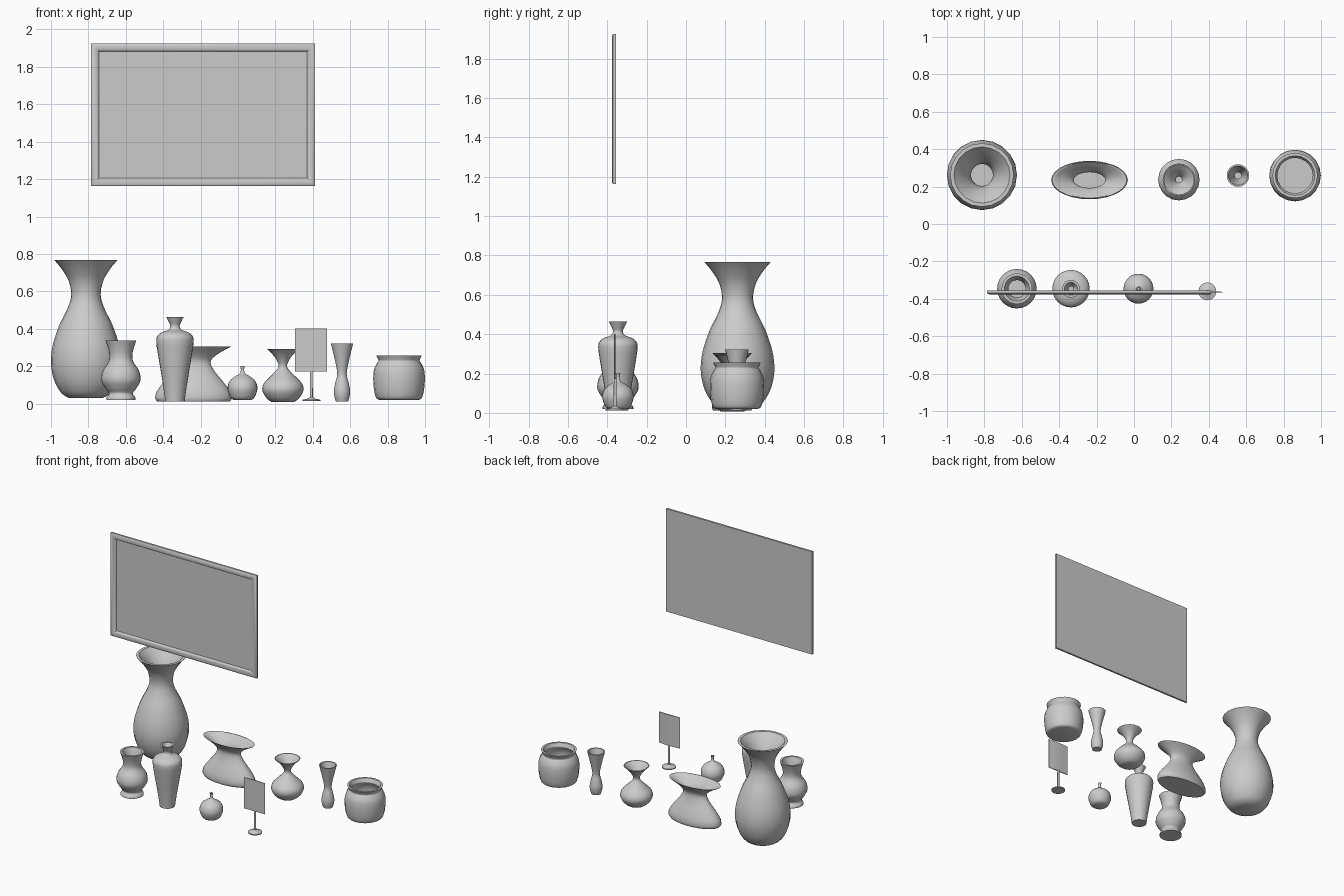
import bpy, bmesh, math


def finish(bm, name, angle=40):
    bmesh.ops.remove_doubles(bm, verts=bm.verts, dist=1e-5)
    bmesh.ops.recalc_face_normals(bm, faces=bm.faces)
    me = bpy.data.meshes.new(name)
    bm.to_mesh(me)
    bm.free()
    ob = bpy.data.objects.new(name, me)
    bpy.context.collection.objects.link(ob)
    bpy.ops.object.select_all(action='DESELECT')
    ob.select_set(True)
    bpy.context.view_layer.objects.active = ob
    bpy.ops.object.shade_smooth_by_angle(angle=math.radians(angle))
    return ob


def spline(pts, n=4):
    """Smooth curve through the profile points."""
    out = []
    for i in range(len(pts) - 1):
        p0, p1, p2 = pts[max(i - 1, 0)], pts[i], pts[i + 1]
        p3 = pts[min(i + 2, len(pts) - 1)]
        for k in range(n):
            t = k / n
            out.append(tuple(0.5 * (2 * b + (c - a) * t + (2 * a - 5 * b + 4 * c - d) * t * t
                                    + (3 * b - a - 3 * c + d) * t ** 3)
                             for a, b, c, d in zip(p0, p1, p2, p3)))
    return out + [pts[-1]]


def lathe(name, x, y, prof, sides=24, sy=1.0, angle=40):
    bm = bmesh.new()
    rings = []
    for r, z in prof:
        if r == 0:
            rings.append([bm.verts.new((x, y, z))] * sides)
        else:
            rings.append([bm.verts.new((x + r * math.cos(math.tau * i / sides),
                                        y + sy * r * math.sin(math.tau * i / sides), z))
                          for i in range(sides)])
    for a, b in zip(rings, rings[1:]):
        for i in range(sides):
            j = (i + 1) % sides
            bm.faces.new(list(dict.fromkeys((a[i], a[j], b[j], b[i]))))
    return finish(bm, name, angle)


def vase(name, x, y, pts, wall, sides=24, sy=1.0):
    """Hollow vessel: outer curve, rim, then inner wall down to a floor."""
    outer = spline(pts)
    z0 = outer[0][1]
    inner = [(max(r - wall, 0.006), z) for r, z in reversed(outer) if z > z0 + 0.012]
    prof = [(0, z0)] + outer + inner + [(0, inner[-1][1])]
    return lathe(name, x, y, prof, sides, sy)


# back row of vessels
vase("large_floor_vase", -0.813, 0.262,
     [(0.09, 0.03), (0.13, 0.055), (0.168, 0.12), (0.187, 0.21), (0.178, 0.31), (0.142, 0.42),
      (0.098, 0.51), (0.079, 0.58), (0.092, 0.655), (0.13, 0.72), (0.17, 0.768)], 0.02, 20)
vase("oval_flared_vase", -0.238, 0.235,
     [(0.195, 0.012), (0.205, 0.03), (0.196, 0.065), (0.16, 0.115), (0.115, 0.17), (0.092, 0.215),
      (0.105, 0.245), (0.15, 0.277), (0.2, 0.304)], 0.008, 28, 0.5)
vase("bulb_vase", 0.24, 0.237,
     [(0.06, 0.008), (0.088, 0.03), (0.11, 0.07), (0.102, 0.108), (0.062, 0.15), (0.03, 0.183),
      (0.023, 0.207), (0.038, 0.24), (0.062, 0.27), (0.087, 0.293)], 0.006, 20)
vase("slim_vase", 0.556, 0.259,
     [(0.033, 0.012), (0.041, 0.04), (0.043, 0.07), (0.036, 0.11), (0.026, 0.15), (0.028, 0.185),
      (0.042, 0.25), (0.06, 0.322)], 0.008, 24)
vase("round_pot", 0.861, 0.259,
     [(0.105, 0.02), (0.122, 0.03), (0.133, 0.07), (0.138, 0.13), (0.134, 0.18), (0.12, 0.213),
      (0.11, 0.228), (0.115, 0.243), (0.121, 0.256)], 0.015, 20)

# front row of vessels
vase("footed_vase", -0.626, -0.346,
     [(0.078, 0.02), (0.077, 0.032), (0.064, 0.055), (0.083, 0.082), (0.105, 0.125),
      (0.097, 0.175), (0.067, 0.222), (0.061, 0.255), (0.068, 0.295), (0.082, 0.337)], 0.015, 24)
vase("tall_shouldered_vase", -0.337, -0.346,
     [(0.052, 0.012), (0.061, 0.08), (0.077, 0.18), (0.092, 0.27), (0.1, 0.33), (0.095, 0.36),
      (0.073, 0.38), (0.036, 0.394), (0.025, 0.415), (0.035, 0.44), (0.047, 0.464)], 0.012, 24)
vase("small_round_bottle", 0.024, -0.346,
     [(0.05, 0.02), (0.066, 0.036), (0.08, 0.08), (0.069, 0.12), (0.04, 0.145), (0.015, 0.16),
      (0.009, 0.178), (0.01, 0.19), (0.012, 0.202)], 0.005, 24)

# table sign: stand and panel
lathe("sign_stand", 0.392, -0.36,
      [(0, 0.013), (0.048, 0.013), (0.048, 0.02), (0.018, 0.027), (0.008, 0.036),
       (0.007, 0.175), (0, 0.175)], 16)
bm = bmesh.new()
plan = [(0.305, -0.366), (0.476, -0.366), (0.476, -0.363), (0.41, -0.358), (0.37, -0.358),
        (0.305, -0.363)]
low = [bm.verts.new((x, y, 0.172)) for x, y in plan]
top = [bm.verts.new((x, y, 0.401)) for x, y in plan]
bm.faces.new(low)
bm.faces.new(top)
for i in range(6):
    j = (i + 1) % 6
    bm.faces.new((low[i], low[j], top[j], top[i]))
finish(bm, "sign_panel")

# wall picture: rounded frame around a recessed panel, flat back
bm = bmesh.new()
loops = []
for inset, y in [(0, -0.356), (0, -0.37), (0.006, -0.375), (0.018, -0.377), (0.03, -0.375),
                 (0.039, -0.37), (0.043, -0.362)]:
    x0, x1, z0, z1 = -0.785 + inset, 0.413 - inset, 1.163 + inset, 1.925 - inset
    loops.append([bm.verts.new((x, y, z)) for x, z in ((x0, z0), (x1, z0), (x1, z1), (x0, z1))])
for a, b in zip(loops, loops[1:]):
    for i in range(4):
        j = (i + 1) % 4
        bm.faces.new((a[i], a[j], b[j], b[i]))
bm.faces.new(loops[0])
bm.faces.new(loops[-1])
finish(bm, "wall_picture")
